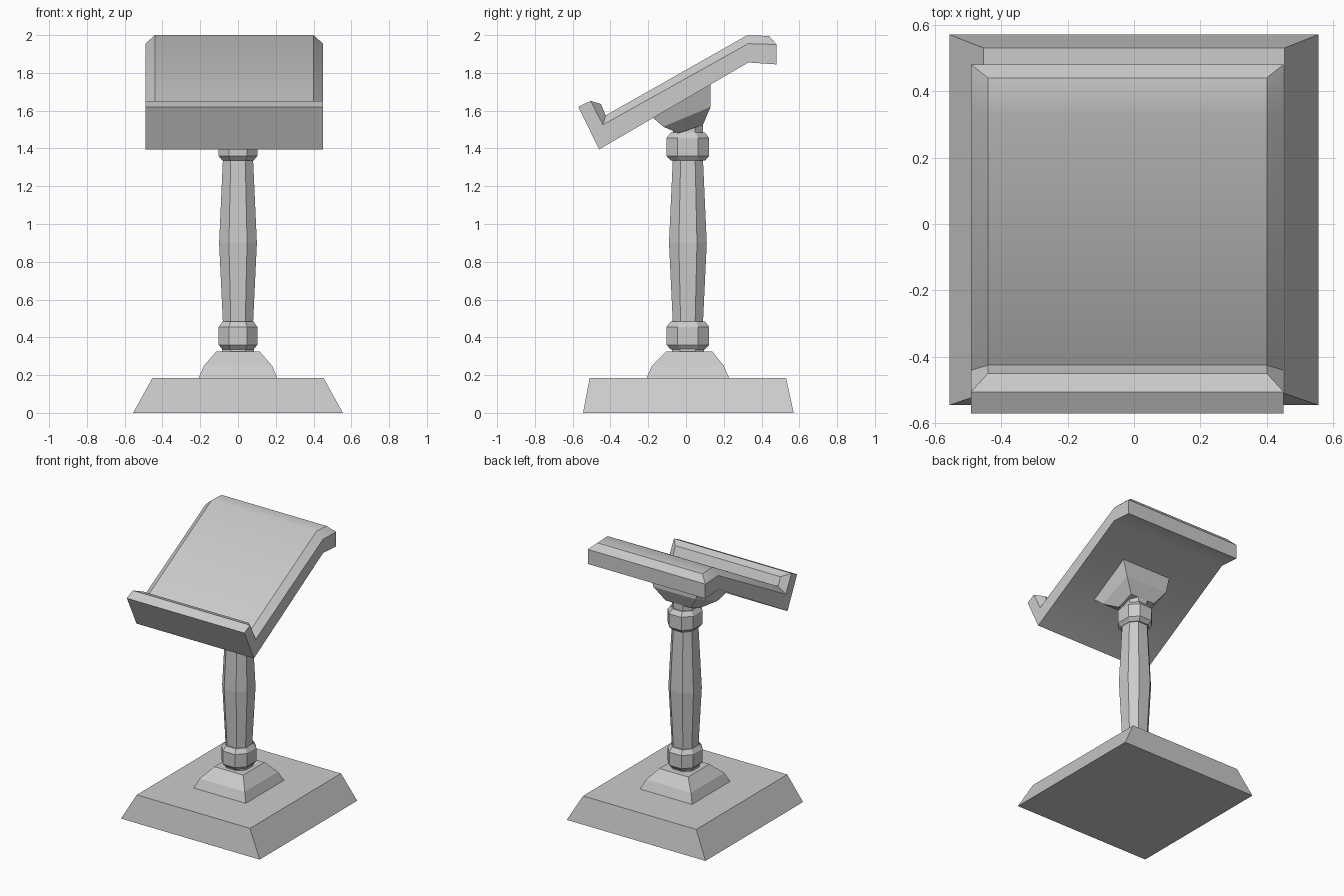
import bpy, bmesh, math

if "Cube" in bpy.data.objects:
    bpy.data.objects.remove(bpy.data.objects["Cube"])


def loft(name, rings):
    """Skin closed rings of equal length and cap both ends with quads."""
    bm = bmesh.new()
    loops = [[bm.verts.new(p) for p in ring] for ring in rings]
    n = len(loops[0])
    for a, b in zip(loops, loops[1:]):
        for k in range(n):
            bm.faces.new((a[k], a[(k + 1) % n], b[(k + 1) % n], b[k]))
    for loop in (loops[0], loops[-1]):
        for k in range(n // 2 - 1):
            bm.faces.new((loop[k], loop[k + 1], loop[n - 2 - k], loop[n - 1 - k]))
    bmesh.ops.recalc_face_normals(bm, faces=bm.faces)
    mesh = bpy.data.meshes.new(name)
    bm.to_mesh(mesh)
    bm.free()
    obj = bpy.data.objects.new(name, mesh)
    bpy.context.collection.objects.link(obj)
    return obj


def rect(hx, y0, z0, y1, z1):
    """Rectangle from its front edge (y0, z0) to its back edge (y1, z1)."""
    return [(-hx, y0, z0), (hx, y0, z0), (hx, y1, z1), (-hx, y1, z1)]


def octagon(hx, hy, z, flat=0.48, cy=0.01):
    """Chamfered rectangle with eight sides."""
    a, b = hx * flat, hy * flat
    pts = [(a, -hy), (hx, -b), (hx, b), (a, hy), (-a, hy), (-hx, b), (-hx, -b), (-a, -hy)]
    return [(x, y + cy, z) for x, y in pts]


# Stepped foot
loft("base_slab", [rect(0.555, -0.545, 0, 0.57, 0),
                   rect(0.453, -0.51, 0.185, 0.53, 0.185)])
loft("base_plinth", [rect(0.21, -0.21, 0.18, 0.23, 0.18),
                     rect(0.18, -0.18, 0.25, 0.2, 0.25),
                     rect(0.115, -0.105, 0.325, 0.14, 0.325)])

# Eight-sided column with a collar at each end
loft("column_shaft", [octagon(h, h, z) for h, z in
                      ((0.085, 0.32), (0.08, 0.48), (0.1, 0.9), (0.08, 1.34), (0.08, 1.53))])
for name, z in (("lower_collar", 0.335), ("upper_collar", 1.335)):
    loft(name, [octagon(hx, hy, z + dz) for hx, hy, dz in
                ((0.082, 0.09, 0), (0.102, 0.113, 0.025),
                 (0.102, 0.113, 0.12), (0.082, 0.09, 0.15))])

# Tilted bracket under the board
loft("board_bracket", [rect(0.2, -0.175, 1.562, 0.13, 1.74),
                       rect(0.17, -0.12, 1.515, 0.13, 1.62),
                       rect(0.1, -0.04, 1.48, 0.09, 1.525)])

# Reading board: underside, outer rim and raised inner chains, lip to back
under = [(-0.57, 1.62), (-0.46, 1.395), (0.33, 1.855), (0.48, 1.845)]
rim = [(-0.505, 1.652), (-0.44, 1.525), (0.33, 1.955), (0.48, 1.95)]
inner = [(-0.45, 1.635), (-0.425, 1.575), (0.325, 2.0), (0.44, 1.995)]
rings = []
for u, r, i in zip(under, rim, inner):
    half = [(0.47, u), (0.47, r), (0.42, i)]
    rings.append([(-0.02 - w, *p) for w, p in half] + [(-0.02 + w, *p) for w, p in half[::-1]])
board = loft("reading_board", rings)
bpy.context.view_layer.objects.active = board
board.select_set(True)
bpy.ops.object.shade_smooth_by_angle(angle=math.radians(35))
